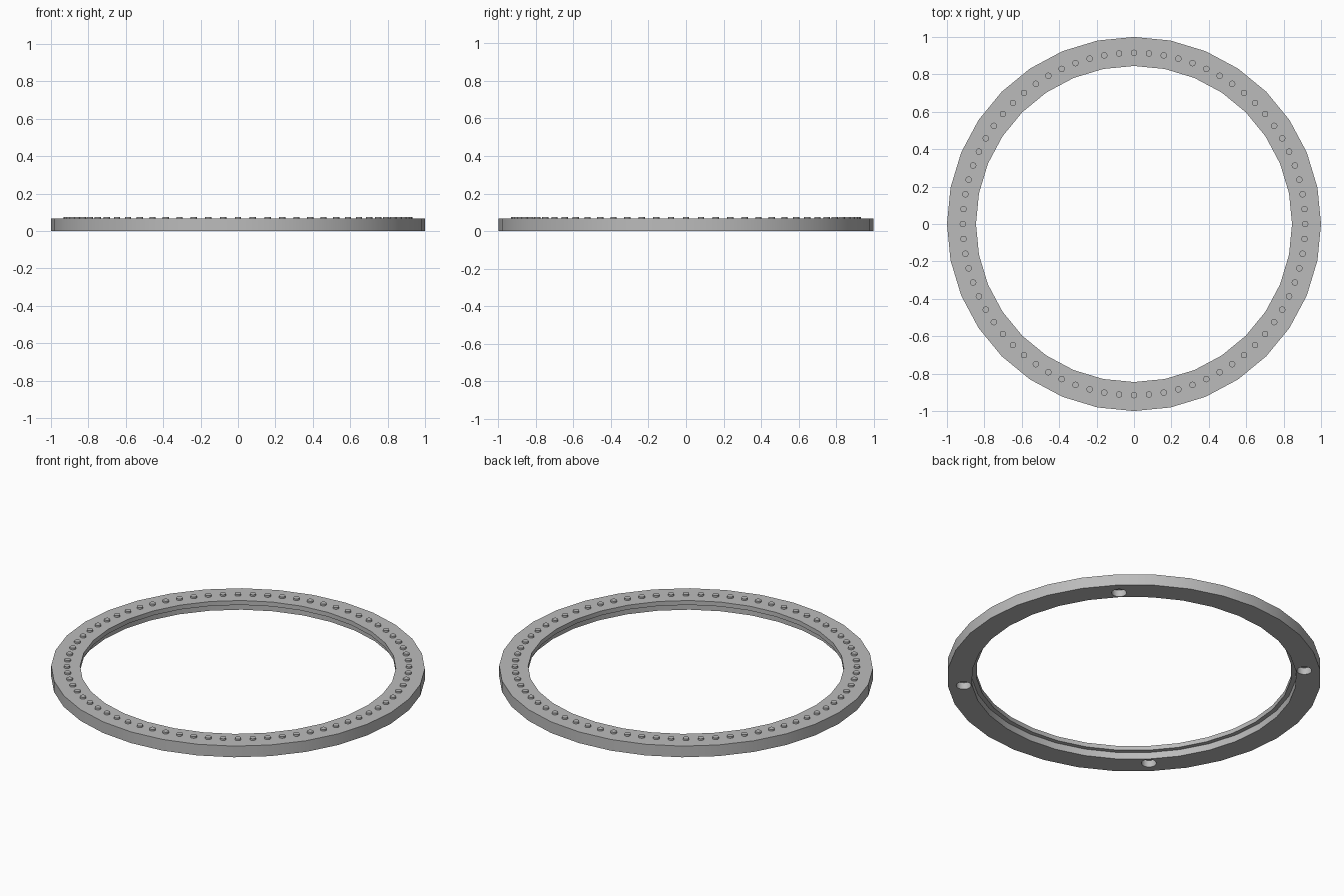
import bpy
import bmesh
import math
from mathutils import Matrix, Vector

cube = bpy.data.objects.get("Cube")
if cube:
    bpy.data.objects.remove(cube, do_unlink=True)

SEGMENTS = 32
HEIGHT = 0.066
STUD_CIRCLE = 0.915


def make_material(name, color):
    mat = bpy.data.materials.new(name)
    mat.use_nodes = True
    mat.diffuse_color = color
    mat.node_tree.nodes["Principled BSDF"].inputs["Base Color"].default_value = color
    return mat


def make_object(name, bm, mat):
    bmesh.ops.recalc_face_normals(bm, faces=bm.faces)
    mesh = bpy.data.meshes.new(name)
    bm.to_mesh(mesh)
    bm.free()
    mesh.materials.append(mat)
    obj = bpy.data.objects.new(name, mesh)
    bpy.context.collection.objects.link(obj)
    return obj


def cylinders(bm, count, start, sides, radius, bottom, top):
    """Upright cylinders spaced evenly around the stud circle."""
    for i in range(count):
        angle = start + math.tau * i / count
        center = Vector((STUD_CIRCLE * math.cos(angle),
                         STUD_CIRCLE * math.sin(angle), (bottom + top) / 2))
        bmesh.ops.create_cone(bm, cap_ends=True, segments=sides,
                              radius1=radius, radius2=radius,
                              depth=top - bottom, matrix=Matrix.Translation(center))


def shade(obj):
    bpy.ops.object.select_all(action="DESELECT")
    obj.select_set(True)
    bpy.context.view_layer.objects.active = obj
    bpy.ops.object.shade_smooth_by_angle(angle=math.radians(35))


gray = make_material("light gray", (0.5, 0.5, 0.5, 1))

# Ring with a lip overhanging the inside of its upper part
profile = [(1, 0), (1, HEIGHT), (0.845, HEIGHT), (0.845, 0.04), (0.87, 0.04), (0.87, 0)]
bm = bmesh.new()
loops = []
for i in range(SEGMENTS):
    a = math.tau * i / SEGMENTS
    loops.append([bm.verts.new((r * math.cos(a), r * math.sin(a), z)) for r, z in profile])
for i, here in enumerate(loops):
    after = loops[(i + 1) % SEGMENTS]
    for j in range(len(profile)):
        k = (j + 1) % len(profile)
        bm.faces.new((here[j], after[j], after[k], here[k]))
ring = make_object("ring", bm, gray)

# Four blind holes in the underside
bm = bmesh.new()
cylinders(bm, 4, math.pi / 4, 24, 0.04, -0.04, 0.04)
cutter = make_object("hole_cutter", bm, gray)
cutter.hide_render = True
cut = ring.modifiers.new("holes", "BOOLEAN")
cut.operation = "DIFFERENCE"
cut.solver = "EXACT"
cut.object = cutter
bpy.ops.object.select_all(action="DESELECT")
ring.select_set(True)
bpy.context.view_layer.objects.active = ring
bpy.ops.object.modifier_apply(modifier=cut.name)
bpy.data.objects.remove(cutter, do_unlink=True)
shade(ring)

# Small studs around the top
bm = bmesh.new()
cylinders(bm, 72, 0, 16, 0.017, HEIGHT - 0.01, HEIGHT + 0.01)
studs = make_object("studs", bm, gray)
shade(studs)
